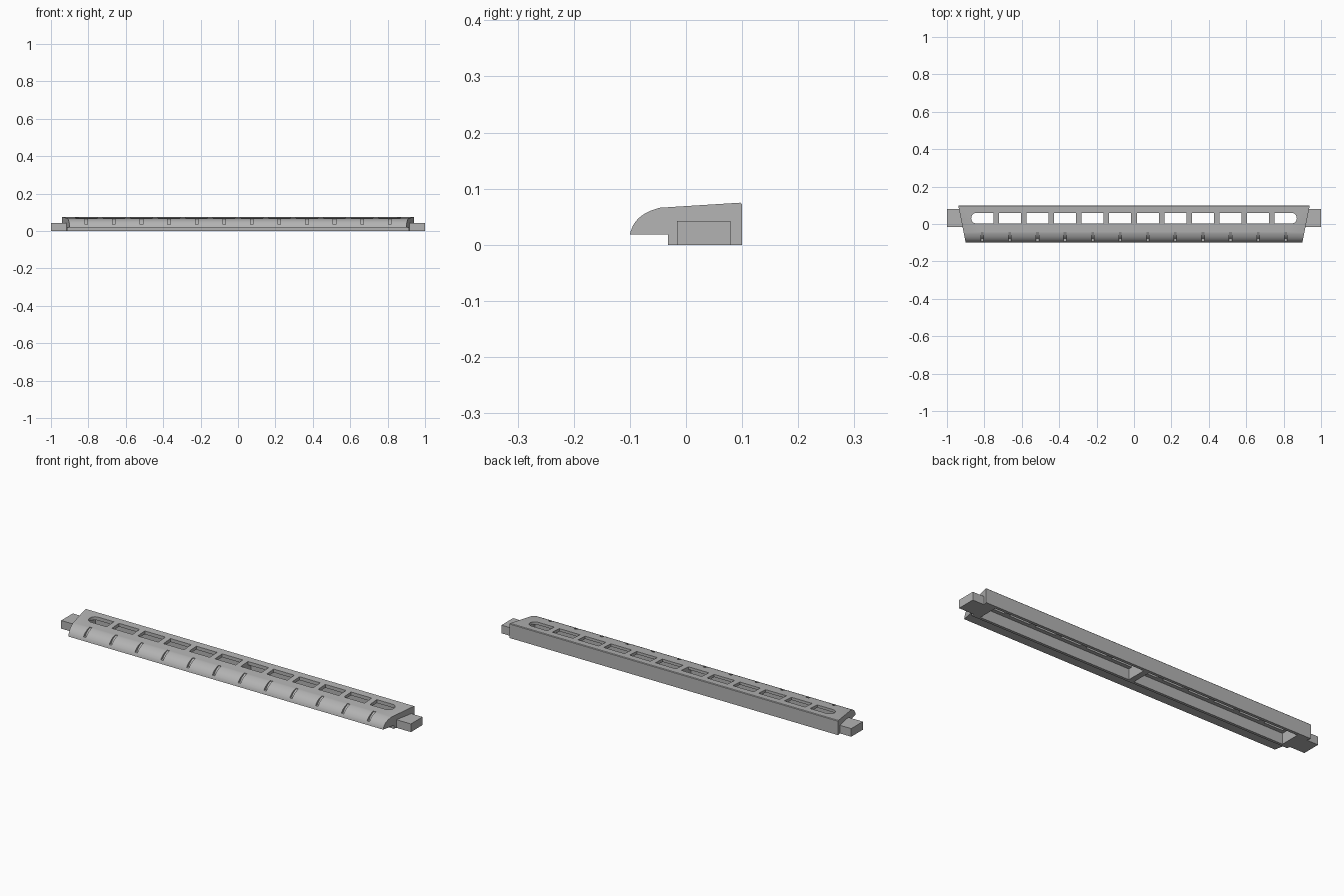
import bpy, bmesh, math

if "Cube" in bpy.data.objects:
    bpy.data.objects.remove(bpy.data.objects["Cube"])

grey = bpy.data.materials.new("mid grey")
grey.diffuse_color = (0.45, 0.45, 0.45, 1)
grey.use_nodes = True
grey.node_tree.nodes["Principled BSDF"].inputs["Base Color"].default_value = grey.diffuse_color


def make_object(name, bm):
    bmesh.ops.recalc_face_normals(bm, faces=bm.faces)
    mesh = bpy.data.meshes.new(name)
    bm.to_mesh(mesh)
    bm.free()
    mesh.materials.append(grey)
    ob = bpy.data.objects.new(name, mesh)
    bpy.context.collection.objects.link(ob)
    return ob


def add_prism(bm, first, second):
    """Closed solid between two matching outlines."""
    a = [bm.verts.new(p) for p in first]
    b = [bm.verts.new(p) for p in second]
    bm.faces.new(a)
    bm.faces.new(b[::-1])
    n = len(a)
    for i in range(n):
        bm.faces.new((a[i], b[i], b[(i + 1) % n], a[(i + 1) % n]))


def add_box(bm, x0, x1, y0, y1, z0, z1):
    ring = [(x0, y0), (x1, y0), (x1, y1), (x0, y1)]
    add_prism(bm, [(x, y, z0) for x, y in ring], [(x, y, z1) for x, y in ring])


def cut(ob, cutter):
    mod = ob.modifiers.new("cut", 'BOOLEAN')
    mod.operation = 'DIFFERENCE'
    mod.solver = 'EXACT'
    mod.object = cutter
    cutter.hide_render = True
    bpy.context.view_layer.objects.active = ob
    bpy.ops.object.modifier_apply(modifier=mod.name)
    bpy.data.objects.remove(cutter)


# Cover: curved nose profile, stepped underside, ends tapered towards the front
def nose(t):
    s = 1 - t
    return (s * s * -0.1 + 2 * s * t * -0.093 + t * t * -0.046,
            s * s * 0.018 + 2 * s * t * 0.055 + t * t * 0.066)


profile = [nose(i / 12) for i in range(13)]
profile += [(0.097, 0.075), (0.1, 0.072), (0.1, 0), (-0.032, 0), (-0.032, 0.018)]


def end_x(y):
    return 0.92 + 0.2 * y


bm = bmesh.new()
add_prism(bm, [(-end_x(y), y, z) for y, z in profile],
          [(end_x(y), y, z) for y, z in profile])
cover = make_object("vent_cover", bm)

# Two long channels under the cover, leaving a central divider
bm = bmesh.new()
for x0, x1 in ((-0.875, -0.015), (0.015, 0.875)):
    add_box(bm, x0, x1, -0.018, 0.085, -0.02, 0.055)
cut(cover, make_object("channel_cutter", bm))

# Twelve slots in the top, the outermost rounded at the outer end
PITCH, HALF, COUNT = 0.1475, 0.059, 12
centres = [(i - (COUNT - 1) / 2) * PITCH for i in range(COUNT)]
Y0, Y1 = 0.002, 0.06
bm = bmesh.new()
for i, x in enumerate(centres):
    if i in (0, COUNT - 1):
        side = -1 if i == 0 else 1
        r = (Y1 - Y0) / 2
        ring = [(x - side * HALF, Y1), (x - side * HALF, Y0)]
        for k in range(13):
            a = -math.pi / 2 + math.pi * k / 12
            ring.append((x + side * (HALF - r + r * math.cos(a)),
                         (Y0 + Y1) / 2 + r * math.sin(a)))
        add_prism(bm, [(px, py, 0.03) for px, py in ring],
                  [(px, py, 0.1) for px, py in ring])
    else:
        add_box(bm, x - HALF, x + HALF, Y0, Y1, 0.03, 0.1)
cut(cover, make_object("slot_cutter", bm))

# Narrow grooves down the curved nose, one in front of each slot
groove = [(-0.12, 0.035), (-0.12, 0.09), (-0.042, 0.09), (-0.042, 0.063),
          (-0.058, 0.055), (-0.07, 0.046), (-0.078, 0.035)]
bm = bmesh.new()
for x in centres:
    add_prism(bm, [(x - 0.007, y, z) for y, z in groove],
              [(x + 0.007, y, z) for y, z in groove])
cut(cover, make_object("groove_cutter", bm))

bpy.ops.object.select_all(action='DESELECT')
cover.select_set(True)
bpy.context.view_layer.objects.active = cover
bpy.ops.object.shade_smooth_by_angle(angle=math.radians(25))

# Mounting tabs at both ends
for name, side in (("left_tab", -1), ("right_tab", 1)):
    bm = bmesh.new()
    add_box(bm, *sorted((side * 0.885, side * 1.0)), -0.016, 0.079, 0, 0.042)
    make_object(name, bm)
